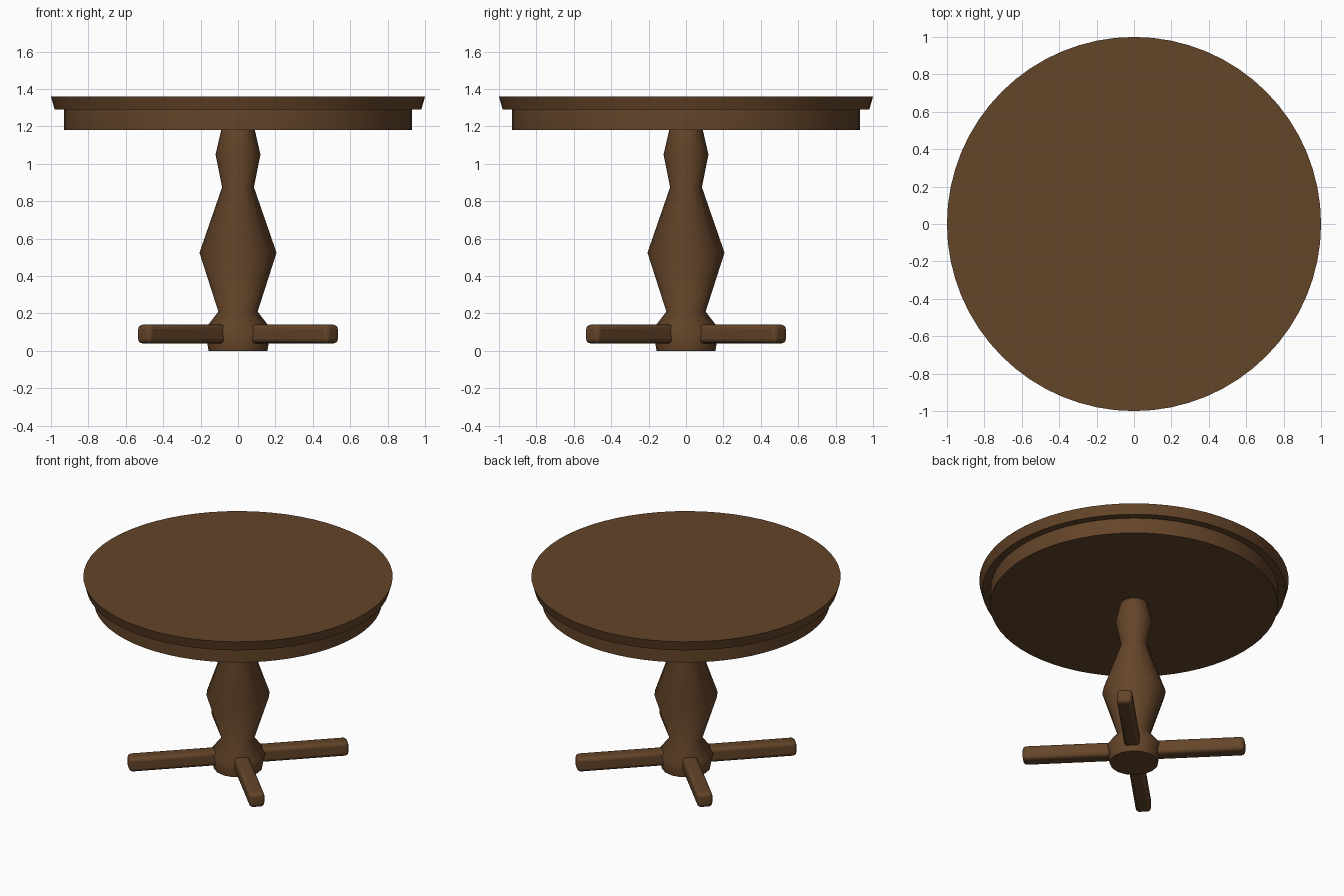
import bpy, math
from mathutils import Matrix

if "Cube" in bpy.data.objects:
    bpy.data.objects.remove(bpy.data.objects["Cube"])

wood = bpy.data.materials.new("brown wood")
wood.diffuse_color = (0.127, 0.058, 0.022, 1)
wood.use_nodes = True
wood.node_tree.nodes["Principled BSDF"].inputs["Base Color"].default_value = wood.diffuse_color


def finish(obj, angle):
    obj.data.materials.append(wood)
    bpy.ops.object.select_all(action='DESELECT')
    obj.select_set(True)
    bpy.context.view_layer.objects.active = obj
    bpy.ops.object.shade_smooth_by_angle(angle=math.radians(angle))


def turned(name, profile, sides, angle):
    """Closed solid turned around z from (radius, height) points."""
    verts, faces = [], []
    for r, z in profile:
        for i in range(sides):
            a = 2 * math.pi * i / sides
            verts.append((r * math.cos(a), r * math.sin(a), z))
    for k in range(len(profile) - 1):
        for i in range(sides):
            j = (i + 1) % sides
            faces.append((k * sides + i, k * sides + j,
                          (k + 1) * sides + j, (k + 1) * sides + i))
    faces.append(tuple(reversed(range(sides))))
    last = (len(profile) - 1) * sides
    faces.append(tuple(range(last, last + sides)))
    mesh = bpy.data.meshes.new(name)
    mesh.from_pydata(verts, [], faces)
    obj = bpy.data.objects.new(name, mesh)
    bpy.context.collection.objects.link(obj)
    finish(obj, angle)


# Round top with sloping edge, and the apron under it
turned("table_top", [(0.98, 1.29), (1.0, 1.36)], 64, 30)
turned("apron", [(0.93, 1.18), (0.93, 1.30)], 64, 30)

# Turned pedestal column
turned("pedestal", [(0.157, 0.0), (0.178, 0.115), (0.105, 0.21), (0.206, 0.525),
                    (0.085, 0.875), (0.12, 1.05), (0.09, 1.18)], 16, 60)

# Four rounded feet on the diagonals
for n in range(4):
    bpy.ops.mesh.primitive_cube_add(size=1)
    foot = bpy.context.object
    foot.name = f"foot_{n + 1}"
    foot.data.transform(Matrix.Rotation(math.radians(45 + 90 * n), 4, 'Z')
                        @ Matrix.Translation((0.385, 0, 0.09))
                        @ Matrix.Diagonal((0.67, 0.1, 0.1, 1)))
    bevel = foot.modifiers.new("rounded_edges", 'BEVEL')
    bevel.width = 0.024
    bevel.segments = 3
    finish(foot, 40)
